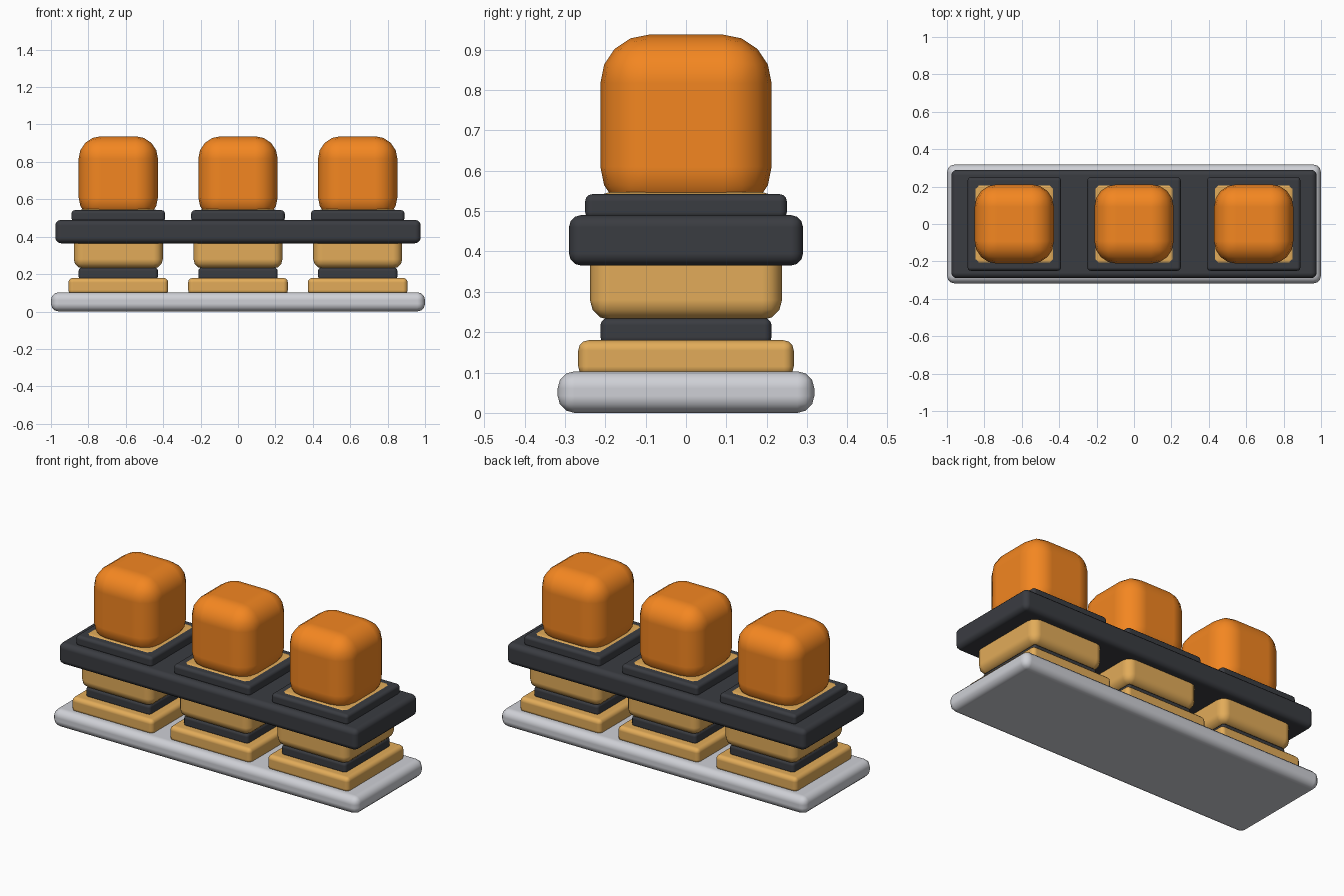
import bpy, bmesh, math

if "Cube" in bpy.data.objects:
    bpy.data.objects.remove(bpy.data.objects["Cube"])


def material(name, rgb):
    m = bpy.data.materials.new(name)
    m.diffuse_color = (*rgb, 1)
    m.use_nodes = True
    m.node_tree.nodes["Principled BSDF"].inputs["Base Color"].default_value = m.diffuse_color
    return m


light = material("light_shell", (0.62, 0.63, 0.67))
dark = material("dark_plastic", (0.042, 0.045, 0.053))
gold = material("gold_plastic", (0.76, 0.41, 0.10))
orange = material("orange_cap", (0.90, 0.24, 0.015))


def rounded_block(name, x, hx, hy, z0, z1, bevel, segments, mat):
    """Box with half sizes hx, hy from z0 to z1 and rounded edges."""
    bm = bmesh.new()
    bmesh.ops.create_cube(bm, size=2)
    for v in bm.verts:
        v.co.x *= hx
        v.co.y *= hy
        v.co.z *= (z1 - z0) / 2
    mesh = bpy.data.meshes.new(name)
    bm.to_mesh(mesh)
    bm.free()
    mesh.materials.append(mat)
    ob = bpy.data.objects.new(name, mesh)
    ob.location = (x, 0, (z0 + z1) / 2)
    bpy.context.collection.objects.link(ob)
    mod = ob.modifiers.new("rounding", 'BEVEL')
    mod.width = bevel
    mod.segments = segments
    mod.limit_method = 'ANGLE'
    mod.harden_normals = True
    for p in mesh.polygons:
        p.use_smooth = True
    return ob


# Full-length base and mounting plate
rounded_block("base", 0, 1.0, 0.318, 0.0, 0.103, 0.042, 3, light)
rounded_block("mounting_plate", 0, 0.977, 0.29, 0.365, 0.49, 0.03, 3, dark)

# Three identical switches: foot, neck, housing, collar, cap
for side, x in (("left", -0.64), ("middle", 0.0), ("right", 0.64)):
    rounded_block(side + "_foot", x, 0.267, 0.267, 0.09, 0.18, 0.025, 3, gold)
    rounded_block(side + "_neck", x, 0.212, 0.212, 0.17, 0.235, 0.018, 3, dark)
    rounded_block(side + "_housing", x, 0.238, 0.238, 0.23, 0.547, 0.05, 3, gold)
    rounded_block(side + "_collar", x, 0.25, 0.25, 0.48, 0.542, 0.018, 3, dark)
    rounded_block(side + "_cap", x, 0.212, 0.212, 0.49, 0.937, 0.12, 4, orange)
